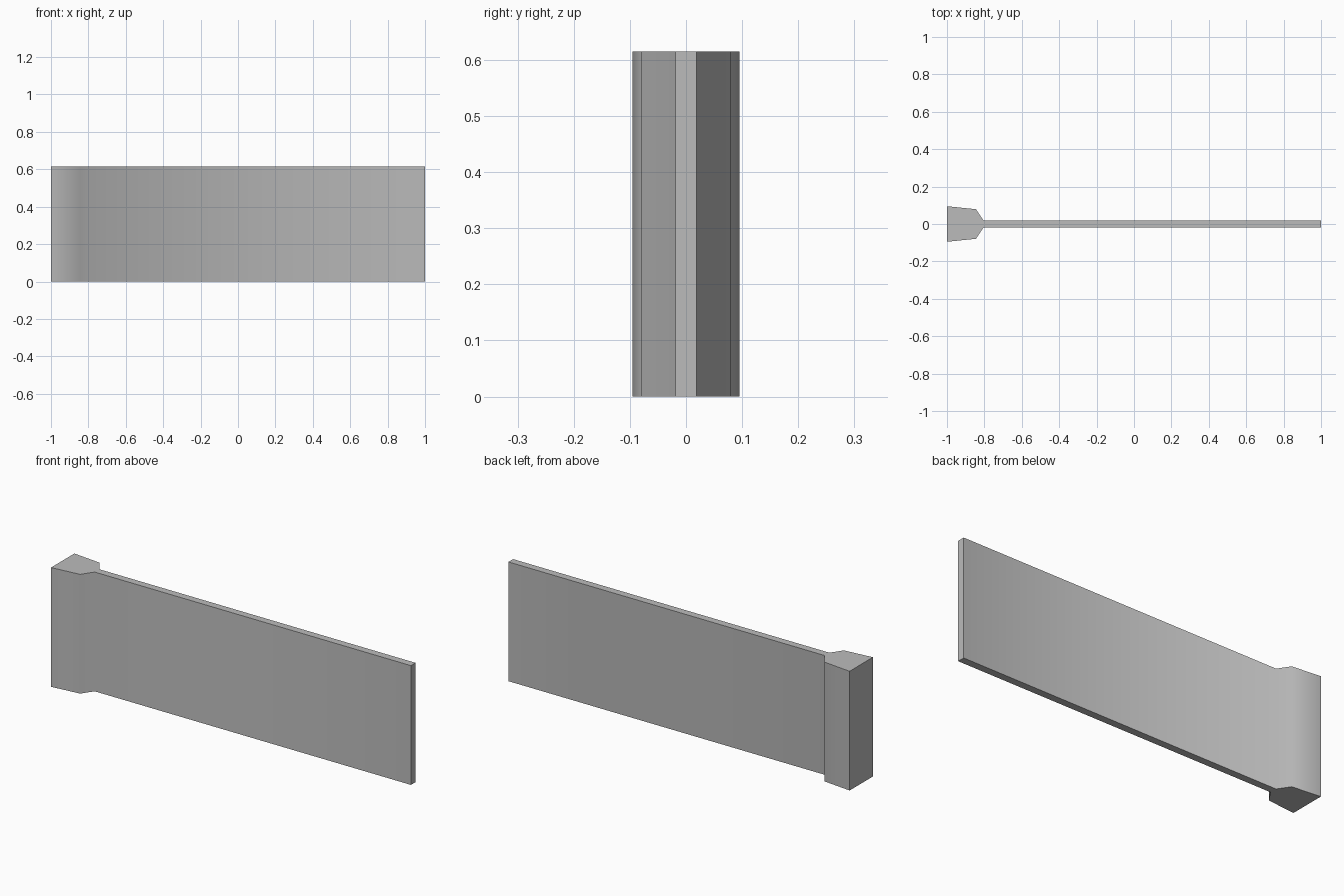
import bpy
import bmesh
from math import radians

cube = bpy.data.objects.get("Cube")
if cube:
    bpy.data.objects.remove(cube, do_unlink=True)

HEIGHT = 0.615

grey = bpy.data.materials.new("plain grey")
grey.use_nodes = True
colour = (0.5, 0.5, 0.5, 1)
grey.diffuse_color = colour
grey.node_tree.nodes["Principled BSDF"].inputs["Base Color"].default_value = colour

# Plan outline: flared end block, sloped shoulder, thin panel
half = [(-1, 0.095), (-0.845, 0.079), (-0.805, 0.019), (1, 0.019)]
outline = [(x, -y) for x, y in half] + half[::-1]

# Wall panel with its end block, raised from the outline
bm = bmesh.new()
base = bm.faces.new([bm.verts.new((x, y, 0)) for x, y in outline])
raised = bmesh.ops.extrude_face_region(bm, geom=[base], use_keep_orig=True)
top = [v for v in raised["geom"] if isinstance(v, bmesh.types.BMVert)]
bmesh.ops.translate(bm, verts=top, vec=(0, 0, HEIGHT))
bmesh.ops.recalc_face_normals(bm, faces=bm.faces)

mesh = bpy.data.meshes.new("wall_panel")
bm.to_mesh(mesh)
bm.free()
mesh.materials.append(grey)
panel = bpy.data.objects.new("wall_panel", mesh)
bpy.context.collection.objects.link(panel)

# Soft shoulder, crisp ends and caps
bpy.context.view_layer.objects.active = panel
panel.select_set(True)
bpy.ops.object.shade_smooth_by_angle(angle=radians(65))
